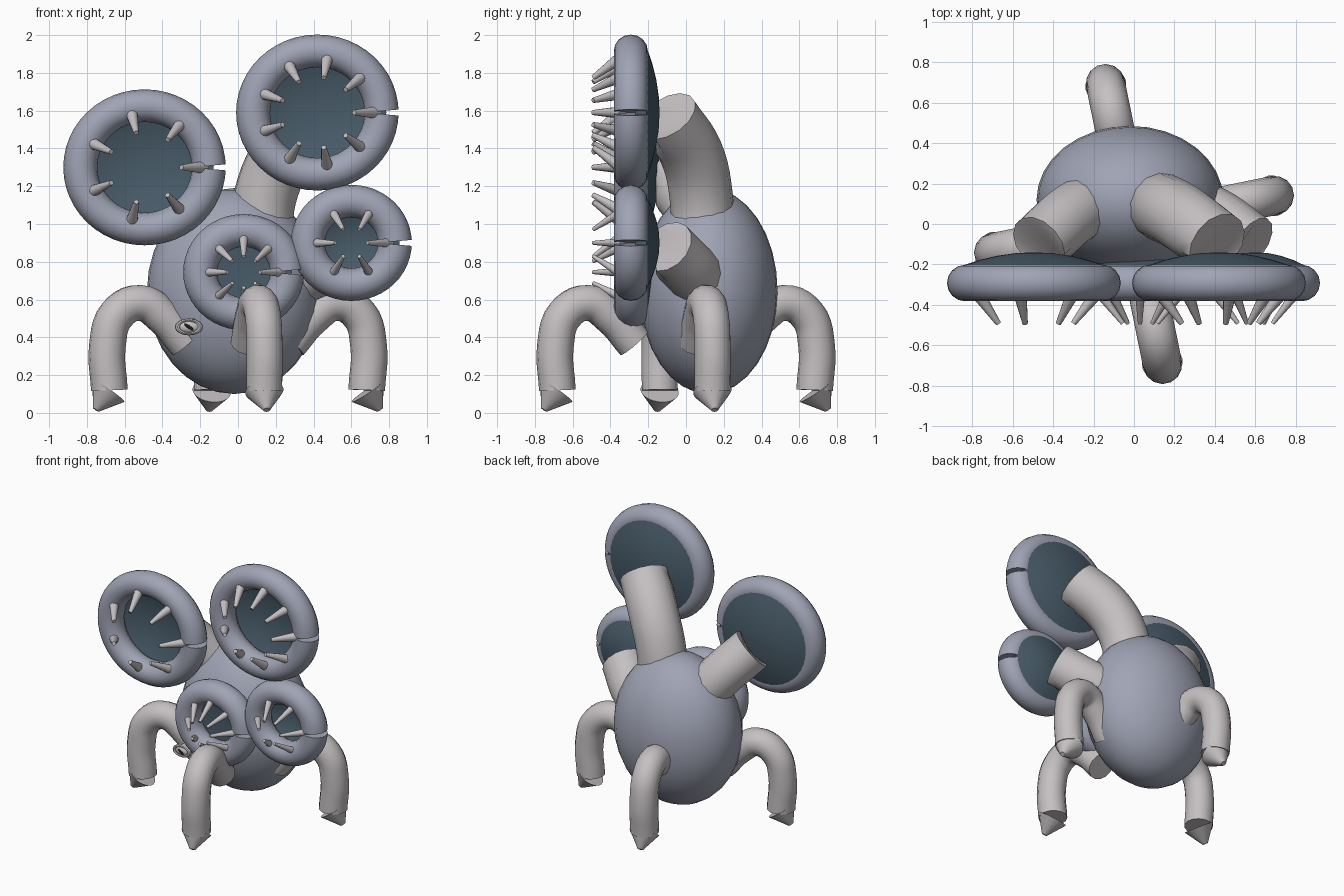
import bpy, bmesh, math
from mathutils import Vector, Matrix

if "Cube" in bpy.data.objects:
    bpy.data.objects.remove(bpy.data.objects["Cube"])


def material(name, rgb):
    m = bpy.data.materials.new(name)
    m.diffuse_color = (*rgb, 1)
    m.use_nodes = True
    m.node_tree.nodes["Principled BSDF"].inputs["Base Color"].default_value = m.diffuse_color
    return m


SKIN = material("blue grey skin", (0.35, 0.37, 0.46))
PALE = material("pale limb", (0.56, 0.53, 0.54))
DARK = material("dark slate", (0.065, 0.105, 0.14))
BLACK = material("pupil black", (0.01, 0.01, 0.012))


def smooth(ob, mat, angle=40):
    ob.data.materials.clear()
    ob.data.materials.append(mat)
    bpy.ops.object.select_all(action='DESELECT')
    ob.select_set(True)
    bpy.context.view_layer.objects.active = ob
    bpy.ops.object.shade_smooth_by_angle(angle=math.radians(angle))
    return ob


def finish(name, bm, mat, angle=40):
    bmesh.ops.recalc_face_normals(bm, faces=bm.faces)
    me = bpy.data.meshes.new(name)
    bm.to_mesh(me)
    bm.free()
    ob = bpy.data.objects.new(name, me)
    bpy.context.collection.objects.link(ob)
    return smooth(ob, mat, angle)


def tube(name, points, radius, mat, min_y=None):
    """Round tube along a smooth path; optionally flattened where it meets a disc."""
    cu = bpy.data.curves.new(name, 'CURVE')
    cu.dimensions = '3D'
    cu.bevel_depth = radius
    cu.bevel_resolution = 5
    cu.resolution_u = 5
    cu.use_fill_caps = True
    sp = cu.splines.new('BEZIER')
    sp.bezier_points.add(len(points) - 1)
    for bp, p in zip(sp.bezier_points, points):
        bp.co = p
        bp.handle_left_type = bp.handle_right_type = 'AUTO'
    ob = bpy.data.objects.new(name, cu)
    bpy.context.collection.objects.link(ob)
    bpy.ops.object.select_all(action='DESELECT')
    ob.select_set(True)
    bpy.context.view_layer.objects.active = ob
    bpy.ops.object.convert(target='MESH')
    ob = bpy.context.view_layer.objects.active
    if min_y is not None:
        for v in ob.data.vertices:
            v.co.y = max(v.co.y, min_y)
    return smooth(ob, mat, 40)


def add_cone(bm, a, b, r1, r2, seg):
    """Truncated cone from point a to point b."""
    a, b = Vector(a), Vector(b)
    d = b - a
    rot = d.to_track_quat('Z', 'Y').to_matrix().to_4x4()
    bmesh.ops.create_cone(bm, cap_ends=True, segments=seg, radius1=r1, radius2=r2,
                          depth=d.length, matrix=Matrix.Translation((a + b) / 2) @ rot)


def ellipsoid(name, loc, size, mat, seg=32, rot=None):
    bm = bmesh.new()
    bmesh.ops.create_uvsphere(
        bm, u_segments=seg, v_segments=seg // 2, radius=1,
        matrix=Matrix.Translation(loc) @ (rot or Matrix()) @ Matrix.Diagonal((*size, 1)))
    return finish(name, bm, mat, 60)


# Sucker discs: rim with a notch, dark bowl, ring of teeth
SQUASH = 0.96


def rim(name, cx, cz, major, minor=0.09, cy=-0.292, n=48, k=16):
    bm = bmesh.new()
    rows = []
    for i in range(n + 1):
        t = 2 * math.pi * i / n
        gap = 0.016 if i == 0 else -0.016 if i == n else 0
        row = []
        for j in range(k):
            p = 2 * math.pi * j / k
            r = major + minor * math.cos(p)
            dz = gap * max(0, 0.5 + 0.5 * math.cos(p))
            row.append(bm.verts.new((cx + r * math.cos(t), cy + minor * math.sin(p),
                                     cz + SQUASH * r * math.sin(t) + dz)))
        rows.append(row)
    for a, b in zip(rows, rows[1:]):
        for j in range(k):
            bm.faces.new((a[j], a[(j + 1) % k], b[(j + 1) % k], b[j]))
    bm.faces.new(rows[0])
    bm.faces.new(rows[-1])
    finish(name, bm, SKIN)


def bowl(name, cx, cz, radius, front, n=40):
    steps = (0.0, 0.25, 0.5, 0.75, 1.0)
    profile = [(radius * s, -0.14 - 0.07 * s * s) for s in steps]
    profile += [(radius * s, front + (-0.27 - front) * s * s) for s in reversed(steps)]
    bm = bmesh.new()
    rows = [[bm.verts.new((cx + r * math.cos(2 * math.pi * i / n), y,
                           cz + SQUASH * r * math.sin(2 * math.pi * i / n)))
             for i in range(n)] for r, y in profile]
    for a, b in zip(rows, rows[1:]):
        for i in range(n):
            bm.faces.new((a[i], a[(i + 1) % n], b[(i + 1) % n], b[i]))
    bmesh.ops.remove_doubles(bm, verts=bm.verts, dist=1e-5)
    finish(name, bm, DARK)


def teeth(name, cx, cz, major, count, thick):
    bm = bmesh.new()
    for i in range(count):
        t = 2 * math.pi * i / count
        c, s = math.cos(t), math.sin(t) * SQUASH
        r0, r1 = major - 0.025, major - 0.145
        add_cone(bm, (cx + r0 * c, -0.335, cz + r0 * s),
                 (cx + r1 * c, -0.492, cz + r1 * s), thick, thick * 0.4, 12)
    finish(name, bm, PALE)


# name, centre x, centre z, rim radius, tooth count, tooth thickness, bowl front depth
discs = [("upper_left", -0.495, 1.30, 0.34, 7, 0.034, -0.18),
         ("upper_right", 0.42, 1.59, 0.34, 9, 0.034, -0.18),
         ("lower_right", 0.60, 0.90, 0.23, 6, 0.026, -0.18),
         ("lower_middle", 0.03, 0.745, 0.23, 8, 0.026, -0.25)]
for nm, cx, cz, major, count, thick, front in discs:
    rim(nm + "_rim", cx, cz, major)
    bowl(nm + "_bowl", cx, cz, major + 0.025, front)
    teeth(nm + "_teeth", cx, cz, major, count, thick)

# Body
ellipsoid("body", (-0.02, 0.12, 0.645), (0.462, 0.365, 0.545), SKIN)

# Necks joining body and discs
tube("upper_right_neck", [(0.12, 0.09, 0.9), (0.145, 0.08, 1.15), (0.24, 0.03, 1.37),
                          (0.41, -0.10, 1.57)], 0.168, PALE, -0.16)
tube("upper_left_neck", [(-0.14, 0.12, 0.85), (-0.30, 0.05, 1.06), (-0.47, -0.10, 1.26)],
     0.155, PALE, -0.16)
tube("lower_right_neck", [(0.15, 0.12, 0.66), (0.38, 0.04, 0.74), (0.58, -0.10, 0.88)],
     0.15, PALE, -0.16)

# Legs: four arched tubes with pointed feet
leg_path = [(0.28, 0.37), (0.40, 0.505), (0.53, 0.582), (0.655, 0.52), (0.705, 0.36), (0.695, 0.12)]
for i, nm in enumerate(("right", "back", "left", "front")):
    a = math.radians(11.5 + 90 * i)

    def at(r, z):
        return (r * math.cos(a), r * math.sin(a), z)

    tube(nm + "_leg", [at(r, z) for r, z in leg_path], 0.097, PALE)
    bm = bmesh.new()
    add_cone(bm, at(0.70, 0.115), at(0.768, 0.016), 0.102, 0.018, 24)
    finish(nm + "_foot", bm, PALE)

# Eye on a short stalk
eye = Vector((-0.26, -0.27, 0.455))
tube("eye_stalk", [(-0.22, -0.05, 0.47), (-0.245, -0.17, 0.46), tuple(eye)], 0.042, PALE)
ellipsoid("eyeball", eye, (0.062, 0.03, 0.036), PALE, 20)
bpy.ops.mesh.primitive_torus_add(location=eye + Vector((0, -0.012, 0)),
                                 rotation=(math.pi / 2, 0, 0), major_radius=0.06,
                                 minor_radius=0.014, major_segments=28, minor_segments=8)
lid = bpy.context.object
lid.name = "eyelid"
lid.scale = (1, 0.6, 1)
smooth(lid, PALE)
ellipsoid("pupil", eye + Vector((0, -0.029, 0)), (0.03, 0.004, 0.009), BLACK, 16,
          Matrix.Rotation(math.radians(35), 4, 'Y'))
